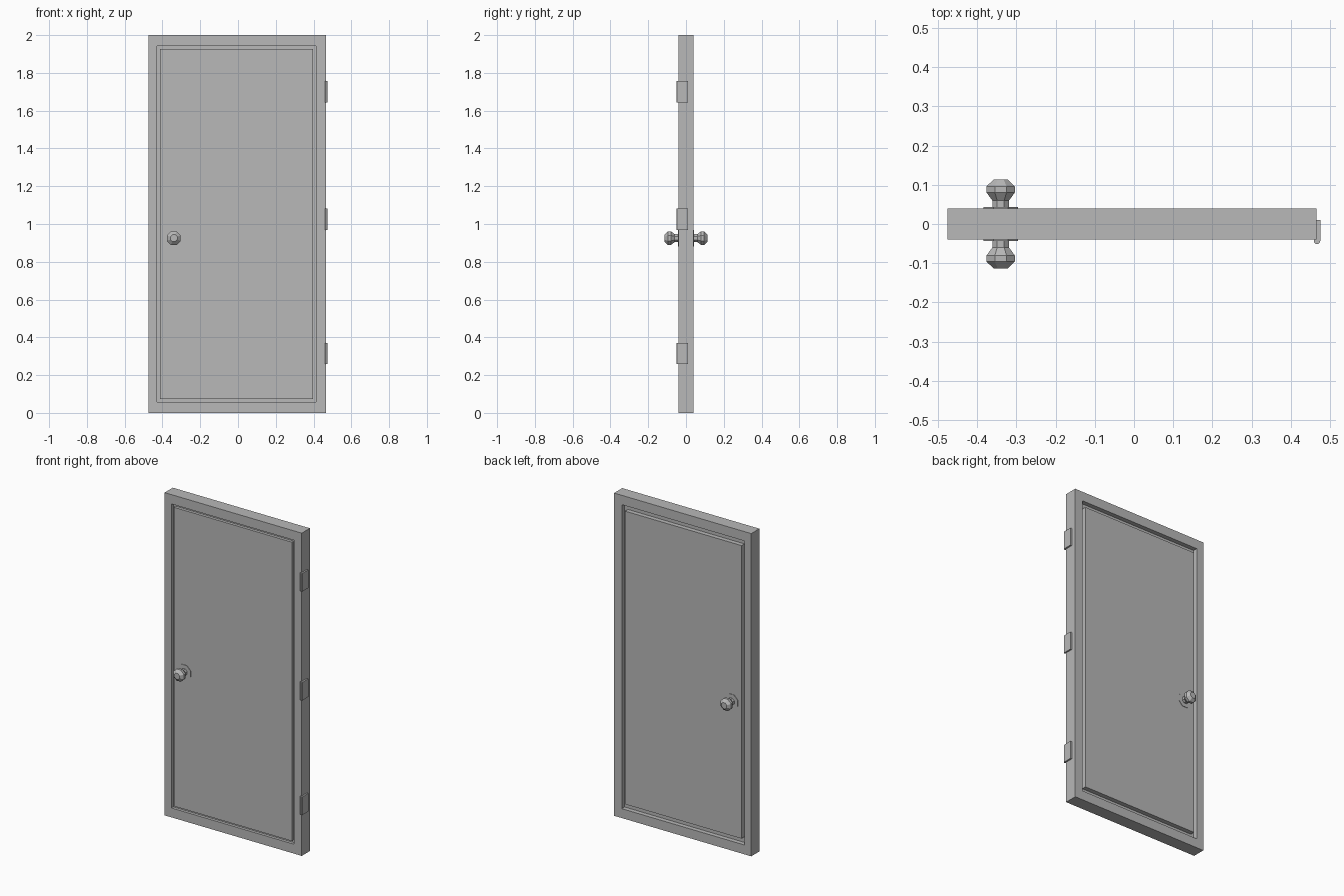
import bpy, bmesh, math
from mathutils import Vector

cube = bpy.data.objects.get("Cube")
if cube:
    bpy.data.objects.remove(cube)

GREY = (0.48, 0.48, 0.48, 1)
mat = bpy.data.materials.new("plain grey")
mat.use_nodes = True
mat.diffuse_color = GREY
mat.node_tree.nodes["Principled BSDF"].inputs["Base Color"].default_value = GREY


def loft(name, loops):
    """Bridge matching loops of points and cap both ends."""
    bm = bmesh.new()
    rings = [[bm.verts.new(p) for p in loop] for loop in loops]
    n = len(rings[0])
    for a, b in zip(rings, rings[1:]):
        for i in range(n):
            j = (i + 1) % n
            bm.faces.new((a[i], a[j], b[j], b[i]))
    bm.faces.new(rings[0])
    bm.faces.new(rings[-1])
    bmesh.ops.recalc_face_normals(bm, faces=bm.faces)
    mesh = bpy.data.meshes.new(name)
    bm.to_mesh(mesh)
    bm.free()
    mesh.materials.append(mat)
    obj = bpy.data.objects.new(name, mesh)
    bpy.context.collection.objects.link(obj)
    return obj


def rect(x0, x1, z0, z1, y):
    return [(x0, y, z0), (x1, y, z0), (x1, y, z1), (x0, y, z1)]


def ring(center, radius, sides, axis):
    """Polygon around a centre, in the plane across the axis ('y' or 'z')."""
    pts = []
    for i in range(sides):
        a = math.tau * (i + 0.5) / sides
        u, v = radius * math.cos(a), radius * math.sin(a)
        pts.append(Vector(center) + Vector((u, 0, v) if axis == "y" else (u, v, 0)))
    return pts


# Door slab, with a groove around the panel on each face
half = 0.04
outline = (-0.475, 0.465, 0, 2)
groove_outer = (-0.428, 0.412, 0.058, 1.942)
front_panel = (-0.412, 0.397, 0.074, 1.926)
back_panel = (-0.408, 0.39, 0.092, 1.908)
front_floor, back_floor = -0.022, 0.012
loft("door_slab", [
    rect(*front_panel, -half),
    rect(*front_panel, front_floor),
    rect(*groove_outer, front_floor),
    rect(*groove_outer, -half),
    rect(*outline, -half),
    rect(*outline, half),
    rect(*groove_outer, half),
    rect(*groove_outer, back_floor),
    rect(*back_panel, back_floor),
    rect(*back_panel, half),
])

# Knob and round plate, on both faces
KNOB_X, KNOB_Z = -0.34, 0.925
knob_profile = [(0.023, 0.038), (0.023, 0.06), (0.039, 0.08),
                (0.039, 0.096), (0.02, 0.113)]
plate_profile = [(0.048, 0.038), (0.048, 0.043)]
for side, sign in (("front", -1), ("back", 1)):
    for part, profile in (("knob", knob_profile), ("knob_plate", plate_profile)):
        loft(f"{side}_{part}",
             [ring((KNOB_X, sign * y, KNOB_Z), r, 8, "y") for r, y in profile])

# Hinges: a flat leaf on the edge and a pin at the front corner
for label, z in (("bottom", 0.315), ("middle", 1.025), ("top", 1.7)):
    low, high = z - 0.056, z + 0.056
    loft(f"{label}_hinge_leaf", [rect(0.463, 0.475, low, high, y) for y in (-0.043, 0.01)])
    loft(f"{label}_hinge_pin", [ring((0.467, -0.044, h), 0.008, 8, "z") for h in (low, high)])
